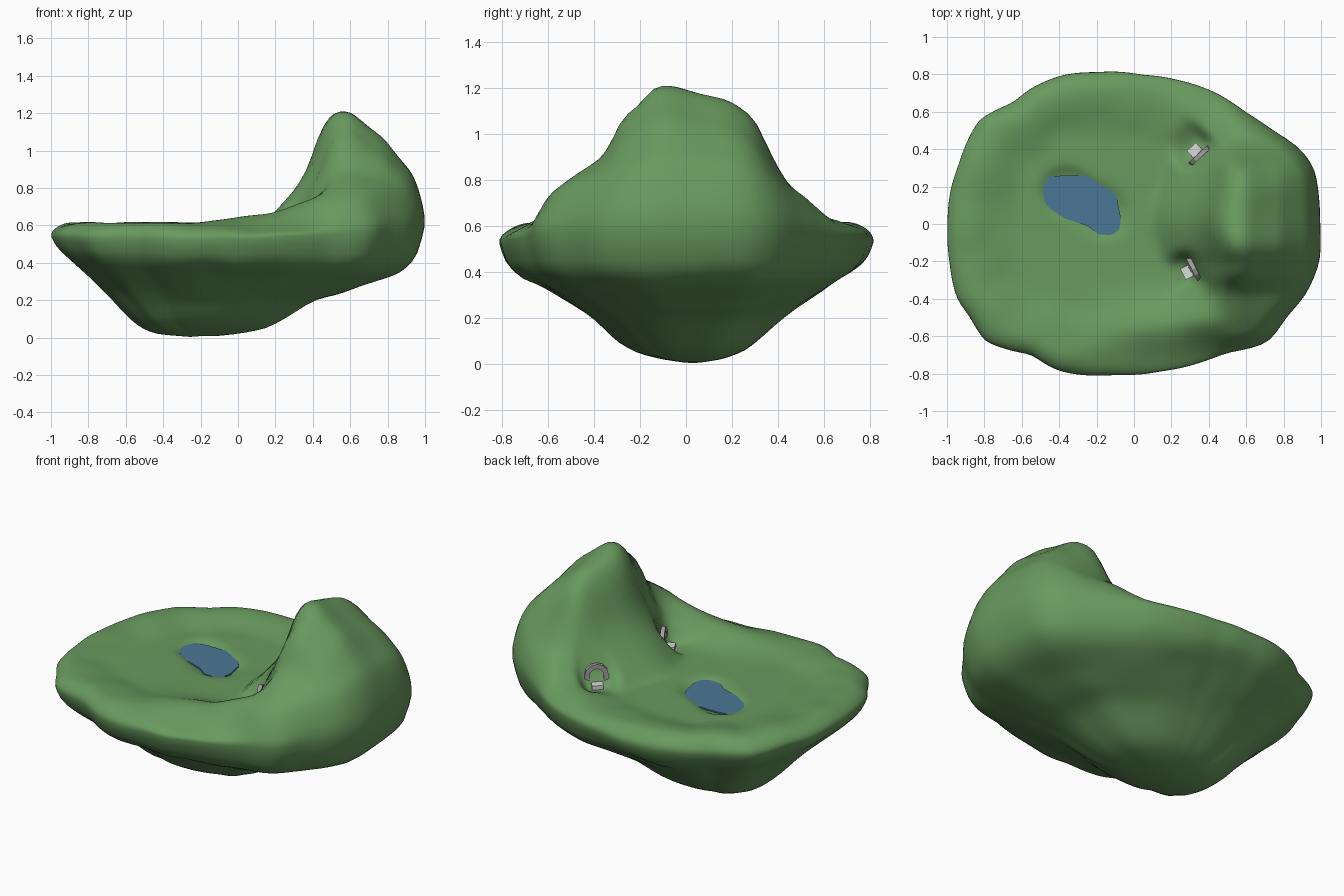
import bpy, bmesh, math
from mathutils import Vector, noise

if "Cube" in bpy.data.objects:
    bpy.data.objects.remove(bpy.data.objects["Cube"])


def material(name, rgb):
    m = bpy.data.materials.new(name)
    m.diffuse_color = (*rgb, 1)
    m.use_nodes = True
    m.node_tree.nodes["Principled BSDF"].inputs["Base Color"].default_value = m.diffuse_color
    return m


GRASS = material("grass green", (0.14, 0.32, 0.113))
WATER = material("pond blue", (0.07, 0.185, 0.305))
STONE = material("stone grey", (0.38, 0.34, 0.37))
PALE = material("pale step", (0.7, 0.7, 0.7))


def add_object(name, bm, mat):
    bmesh.ops.recalc_face_normals(bm, faces=bm.faces)
    me = bpy.data.meshes.new(name)
    bm.to_mesh(me)
    bm.free()
    me.materials.append(mat)
    ob = bpy.data.objects.new(name, me)
    bpy.context.collection.objects.link(ob)
    return ob


def interp(pts, x):
    if x <= pts[0][0]:
        return pts[0][1]
    for (x0, y0), (x1, y1) in zip(pts, pts[1:]):
        if x <= x1:
            return y0 + (y1 - y0) * (x - x0) / (x1 - x0)
    return pts[-1][1]


def sstep(a, b, x):
    t = min(1, max(0, (x - a) / (b - a)))
    return t * t * (3 - 2 * t)


# Plan outline of the island, measured around the keel centre
C = Vector((-0.2, 0.03))
OUT = [(-1, 0), (-.98, .2), (-.94, .32), (-.83, .56), (-.65, .65), (-.55, .73), (-.38, .8),
       (-.2, .815), (.05, .8), (.25, .77), (.45, .7), (.6, .6), (.75, .5), (.9, .4), (.97, .3),
       (1, 0), (1, -.2), (.93, -.37), (.82, -.5), (.72, -.64), (.5, -.69), (.37, -.74),
       (.15, -.79), (-.1, -.81), (-.4, -.79), (-.48, -.75), (-.55, -.7), (-.8, -.63),
       (-.88, -.5), (-.95, -.4), (-.99, -.2)]
polar = sorted((math.atan2(y - C.y, x - C.x), math.hypot(x - C.x, y - C.y)) for x, y in OUT)
T2 = 2 * math.pi
polar = [(polar[-1][0] - T2, polar[-1][1])] + polar + [(polar[0][0] + T2, polar[0][1])]

# Underside profiles towards west, east, north and south
S = [0, .17, .3, .4, .5, .62, .75, .88, .96, 1]
WEST = [.0, .01, .02, .05, .12, .23, .33, .42, .48, .54]
EAST = [.0, .02, .05, .12, .2, .235, .29, .345, .42, .6]
NORTH = [.0, .02, .06, .13, .2, .27, .34, .40, .45, .53]
SOUTH = [.0, .02, .05, .1, .19, .26, .325, .375, .43, .53]

# Mountain profile along x (0 to 1), and ridge height along y
MX = [(.1, 0), (.2, .16), (.3, .34), (.38, .55), (.42, .8), (.48, .97), (.55, 1),
      (.6, .99), (.66, .92), (.78, .75), (.9, .5), (.96, .38), (1, .34)]
HY = [(-.8, .57), (-.7, .63), (-.6, .73), (-.35, .92), (-.28, 1.07), (-.2, 1.13), (-.15, 1.205),
      (-.08, 1.22), (.05, 1.175), (.2, 1.14), (.3, 1.07), (.38, .9), (.45, .77), (.55, .7),
      (.65, .65), (.8, .57)]
DOORS = [("south", Vector((.32, -.24)), Vector((-.89, -.45)).normalized()),
         ("north", Vector((.35, .365)), Vector((-.67, .74)).normalized())]


def under(th, s):
    c, n = math.cos(th), math.sin(th)
    a = interp(list(zip(S, EAST if c > 0 else WEST)), s)
    b = interp(list(zip(S, NORTH if n > 0 else SOUTH)), s)
    return a * c * c + b * n * n


def top(th, s, p):
    x, y = p
    # dished plateau with a raised rim and a front crest
    z = .58 + .035 * sstep(.55, .85, s)
    z += .08 * sstep(-.4, .3, x) * math.exp(-((y + .52) / .13) ** 2)
    # mountain with a spur between the two doorways
    xs = x - .07 * (1 - math.exp(-((y - .03) / .2) ** 2)) * sstep(.66, .45, x)
    k = interp(MX, xs)
    z += k * (max(interp(HY, y), .57) - z)
    # pond hollow
    a, b = Vector((-.36, .17)), Vector((-.17, .06))
    q = min(1, max(0, (p - a).dot(b - a) / (b - a).length_squared))
    z += (.55 - z) * (1 - sstep(.08, .16, (p - a - (b - a) * q).length))
    # level ground before each doorway
    for _, d, n in DOORS:
        u, v = (p - d).dot(n), abs((p - d).dot(Vector((-n.y, n.x))))
        w = sstep(-.03, .015, u) * (1 - sstep(.06, .12, v)) * (1 - sstep(.08, .22, u))
        z += (.575 - z) * w
    # rounded edge
    zr = under(th, 1)
    s0 = .86 + .07 * sstep(.4, .8, x) - .2 * sstep(-.4, .2, x) * sstep(-.3, -.6, y) * (1 - k)
    t = max(0, (s - s0) / (1 - s0))
    return zr + (z - zr) * max(0, 1 - t * t) ** .6


# Island body: top and underside rings joined at the rim
N = 144
bm = bmesh.new()


def ring(s, upper):
    out = []
    for i in range(N):
        th = -math.pi + T2 * i / N
        p = C + Vector((math.cos(th), math.sin(th))) * interp(polar, th) * s
        z = top(th, s, p) if upper else under(th, s)
        z += .012 * noise.noise(Vector((p.x * 5, p.y * 5, z * 5))) * sstep(.5, .7, s)
        out.append(bm.verts.new((p.x, p.y, z)))
    return out


NT, NB = 44, 26
rings = [ring(1 - (1 - i / NT) ** 1.4, True) for i in range(1, NT + 1)]
rings += [ring((1 - (i / NB) ** 1.3), False) for i in range(1, NB)]
for a, b in zip(rings, rings[1:]):
    for i in range(N):
        j = (i + 1) % N
        bm.faces.new((a[i], a[j], b[j], b[i]))
bm.faces.new(rings[0])
bm.faces.new(rings[-1])
for _ in range(2):
    bmesh.ops.smooth_vert(bm, verts=bm.verts, factor=.5, use_axis_x=True,
                          use_axis_y=True, use_axis_z=True)
island = add_object("island", bm, GRASS)
island.data.shade_smooth()

# Pond
POND = [(-.49, .22), (-.46, .25), (-.38, .26), (-.2, .26), (-.14, .22), (-.09, .13), (-.07, .03),
        (-.08, -.03), (-.12, -.06), (-.19, -.055), (-.25, -.01), (-.37, .03), (-.46, .09), (-.5, .15)]
bm = bmesh.new()
f = bm.faces.new([bm.verts.new((x, y, .568)) for x, y in POND])
ext = bmesh.ops.extrude_face_region(bm, geom=[f], use_keep_orig=True)
for v in ext["geom"]:
    if isinstance(v, bmesh.types.BMVert):
        v.co.z -= .008
add_object("pond", bm, WATER)

# Arched stone doorways with a step in front
for name, d, n in DOORS:
    turn = math.atan2(n.x, -n.y)
    bm = bmesh.new()
    arc = [math.pi * i / 6 for i in range(7)]

    def strip(r, y):
        pts = [(r, 0)] + [(r * math.cos(a), .065 + r * math.sin(a)) for a in arc] + [(-r, 0)]
        return [bm.verts.new((x, y, z)) for x, z in pts]

    loops = [strip(.068, -.012), strip(.04, -.012), strip(.04, .012), strip(.068, .012)]
    for k in range(4):
        a, b = loops[k], loops[(k + 1) % 4]
        for i in range(len(a) - 1):
            bm.faces.new((a[i], a[i + 1], b[i + 1], b[i]))
    for e in (0, -1):
        bm.faces.new([lp[e] for lp in loops])
    frame = add_object(name + "_door_frame", bm, STONE)

    bm = bmesh.new()
    bmesh.ops.create_cube(bm, size=1)
    bmesh.ops.scale(bm, vec=(.065, .06, .025), verts=bm.verts)
    bmesh.ops.translate(bm, vec=(0, -.035, .015), verts=bm.verts)
    step = add_object(name + "_door_step", bm, PALE)
    for ob in (frame, step):
        ob.location = (d.x, d.y, .572)
        ob.rotation_euler.z = turn
